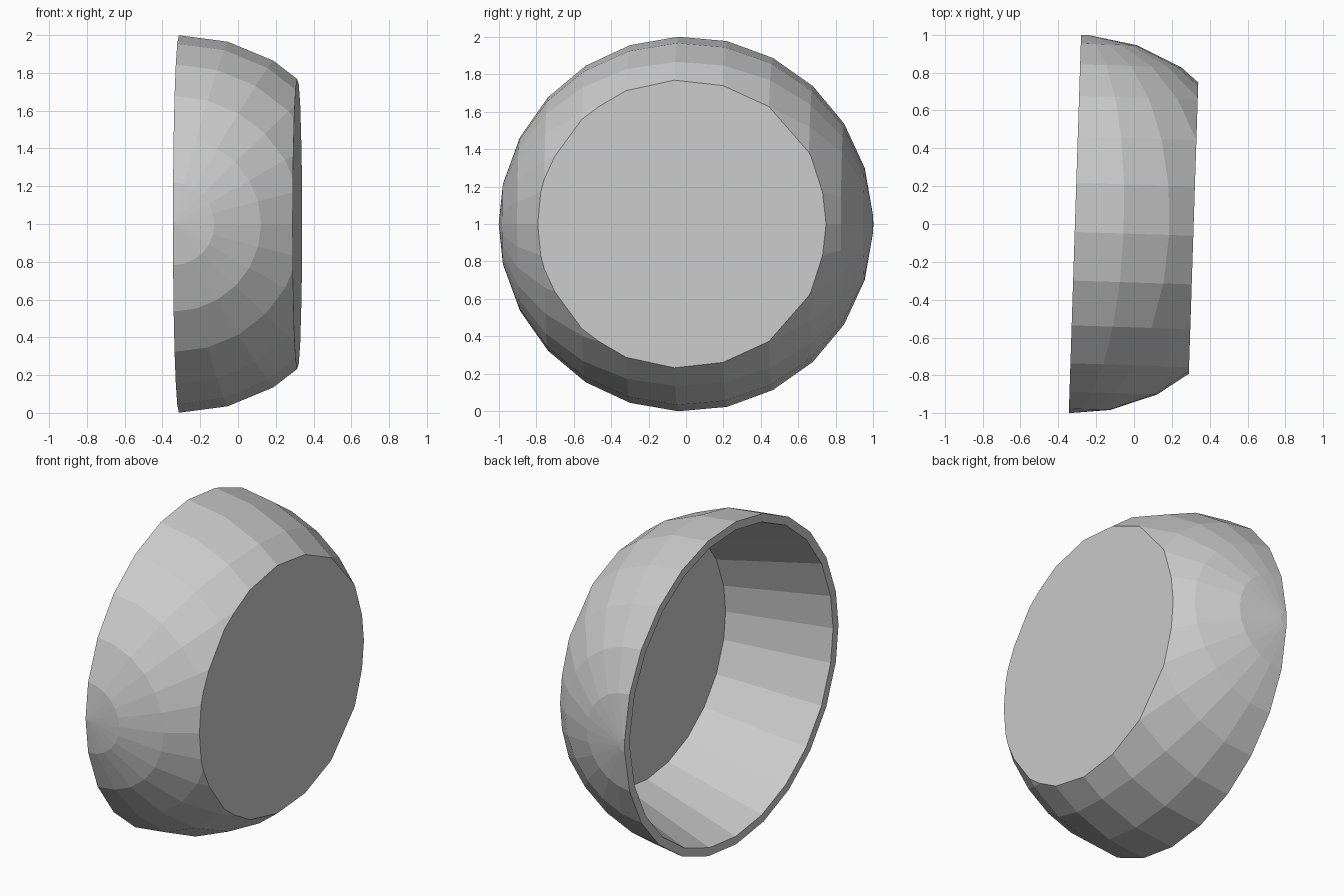
import bpy, bmesh, math
from mathutils import Matrix

if "Cube" in bpy.data.objects:
    bpy.data.objects.remove(bpy.data.objects["Cube"])

STEP = math.radians(15)
OFFSET = math.radians(-2.4)
DEPTH = 0.627          # distance from rim plane to flat base
PLACE = Matrix.Translation((-0.312, 0, 1)) @ Matrix.Rotation(math.radians(-1.86), 4, 'Z')


def finish(bm, name):
    bm.transform(PLACE)
    mesh = bpy.data.meshes.new(name)
    bm.to_mesh(mesh)
    bm.free()
    obj = bpy.data.objects.new(name, mesh)
    bpy.context.collection.objects.link(obj)


bm = bmesh.new()

# Half-circle profile revolved half a turn about the y axis
angles = [OFFSET + STEP * k for k in range(1, 13)]
profile = [(-1, 0)] + [(-math.cos(a), math.sin(a)) for a in angles] + [(1, 0)]
rows = []
for s in range(13):
    t = STEP * s
    rows.append([bm.verts.new((r * math.sin(t), y, r * math.cos(t))) for y, r in profile])
for a, b in zip(rows, rows[1:]):
    for i in range(len(profile) - 1):
        bm.faces.new((a[i], a[i + 1], b[i + 1], b[i]))
bmesh.ops.remove_doubles(bm, verts=bm.verts, dist=0.0005)

# Slice off the dome to make the flat base
cut = bmesh.ops.bisect_plane(bm, geom=bm.verts[:] + bm.edges[:] + bm.faces[:],
                             plane_co=(DEPTH, 0, 0), plane_no=(1, 0, 0), clear_outer=True)
edges = [e for e in cut['geom_cut'] if isinstance(e, bmesh.types.BMEdge)]
bmesh.ops.holes_fill(bm, edges=edges, sides=0)

# Narrow rim, then straight tapered inner wall down to the floor
rim_edges = [e for e in bm.edges if e.is_boundary]
for scale, depth in ((0.95, 0), (0.765 / 0.95, DEPTH - 0.012)):
    ext = bmesh.ops.extrude_edge_only(bm, edges=rim_edges)['geom']
    for v in (g for g in ext if isinstance(g, bmesh.types.BMVert)):
        v.co = (depth, v.co.y * scale, v.co.z * scale)
    rim_edges = [g for g in ext if isinstance(g, bmesh.types.BMEdge) and g.is_boundary]
bmesh.ops.holes_fill(bm, edges=rim_edges, sides=0)
bmesh.ops.recalc_face_normals(bm, faces=bm.faces)
finish(bm, "bowl")
